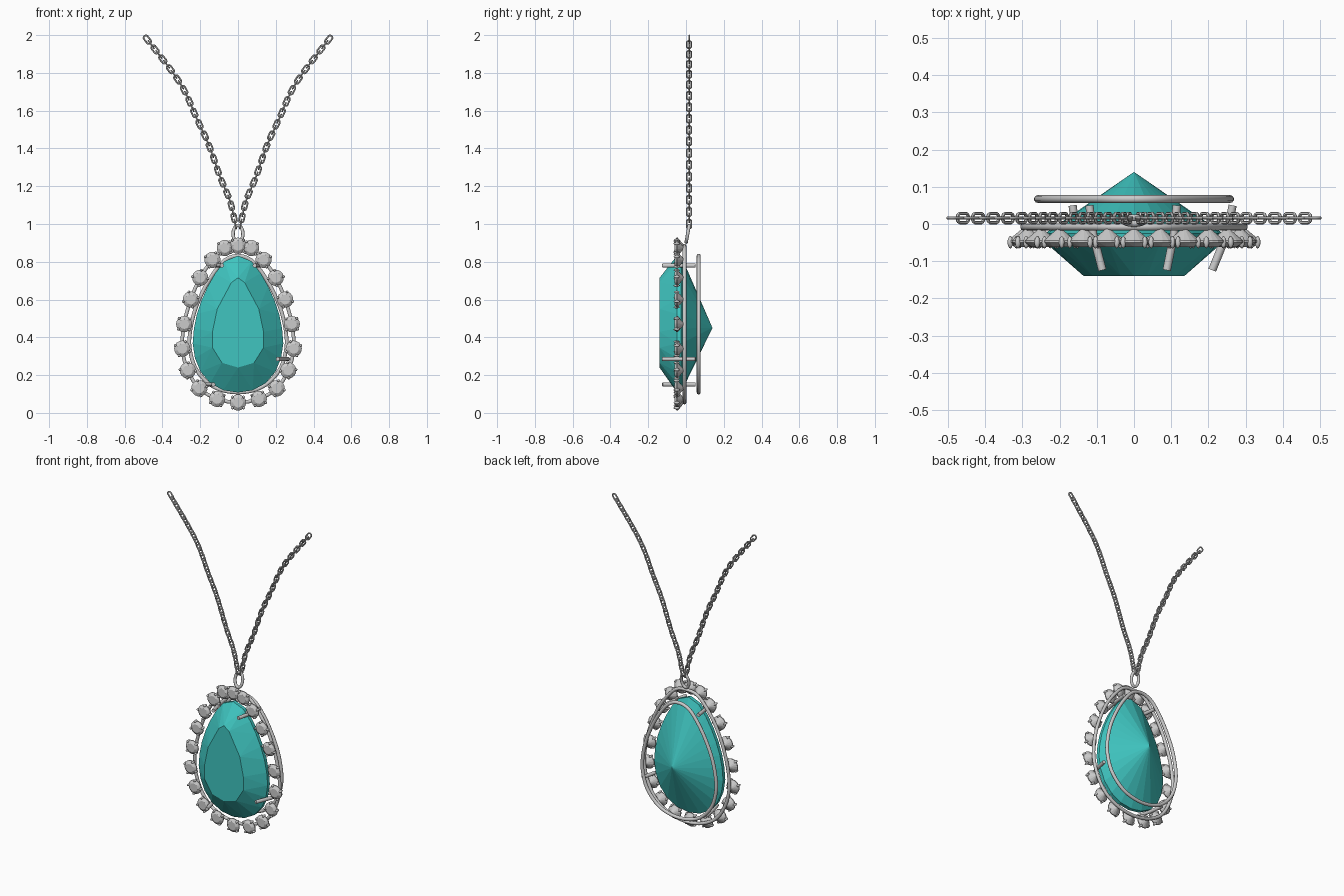
import bpy, bmesh, math
from mathutils import Vector, Matrix

if "Cube" in bpy.data.objects:
    bpy.data.objects.remove(bpy.data.objects["Cube"])


def spline(pts, closed, sub=24):
    """Dense Catmull-Rom samples through 2D (x, z) points."""
    n, out = len(pts), []
    get = (lambda i: Vector(pts[i % n])) if closed else (lambda i: Vector(pts[max(0, min(n - 1, i))]))
    for i in range(n if closed else n - 1):
        a, b, c, d = (get(i + k) for k in (-1, 0, 1, 2))
        for s in range(sub):
            t = s / sub
            out.append(0.5 * (2 * b + (c - a) * t + (2 * a - 5 * b + 4 * c - d) * t * t
                              + (3 * b - a - 3 * c + d) * t ** 3))
    out.append(get(0) if closed else get(n - 1))
    return out


def resample(path, count, closed):
    """Evenly spaced points along a sampled path."""
    d = [0.0]
    for a, b in zip(path, path[1:]):
        d.append(d[-1] + (b - a).length)
    out, j = [], 0
    for i in range(count):
        s = d[-1] * i / (count if closed else count - 1)
        while j < len(path) - 2 and d[j + 1] < s:
            j += 1
        out.append(path[j].lerp(path[j + 1], (s - d[j]) / (d[j + 1] - d[j])))
    return out


def pear(half, count):
    """Closed outline from its right half, top to bottom."""
    pts = half + [(-x, z) for x, z in half[-2:0:-1]]
    return resample(spline(pts, True), count, True)


def add(name, data):
    ob = bpy.data.objects.new(name, data)
    bpy.context.collection.objects.link(ob)
    return ob


def tube(name, pts, r, closed=True, res=3):
    """Round wire through 3D points, as a smooth mesh."""
    cu = bpy.data.curves.new(name, 'CURVE')
    cu.dimensions = '3D'
    cu.bevel_depth, cu.bevel_resolution, cu.use_fill_caps = r, res, True
    sp = cu.splines.new('POLY')
    sp.points.add(len(pts) - 1)
    for p, co in zip(sp.points, pts):
        p.co = (*co, 1)
    sp.use_cyclic_u = closed
    ob = add(name, cu)
    bpy.ops.object.select_all(action='DESELECT')
    ob.select_set(True)
    bpy.context.view_layer.objects.active = ob
    bpy.ops.object.convert(target='MESH')
    ob = bpy.context.object
    bpy.ops.object.shade_smooth_by_angle(angle=math.radians(50))
    return ob


def cut_gem(name, table, girdle, y_table, y_front, y_back, culet):
    """Faceted stone: table, crown triangles, thin girdle, pavilion."""
    bm = bmesh.new()
    ring = lambda pts, y: [bm.verts.new((p[0], y, p[1])) for p in pts]
    t, g, h = ring(table, y_table), ring(girdle, y_front), ring(girdle, y_back)
    c = bm.verts.new(culet)
    n, m = len(t), len(g)
    bm.faces.new(t)
    for i in range(n):
        a, b = t[i], t[(i + 1) % n]
        g0, g1, g2 = g[2 * i], g[2 * i + 1], g[(2 * i + 2) % m]
        for f in ((a, g0, g1), (a, g1, b), (b, g1, g2)):
            bm.faces.new(f)
    for i in range(m):
        j = (i + 1) % m
        bm.faces.new((g[i], h[i], h[j], g[j]))
        bm.faces.new((h[i], c, h[j]))
    bmesh.ops.recalc_face_normals(bm, faces=bm.faces)
    me = bpy.data.meshes.new(name)
    bm.to_mesh(me)
    bm.free()
    return me


# Large pear-cut centre stone
gem_half = [(0, .832), (.06, .812), (.11, .755), (.165, .66), (.213, .54), (.237, .42),
            (.236, .33), (.203, .225), (.12, .138), (0, .108)]
table_half = [(0, .715), (.035, .69), (.11, .55), (.135, .43), (.135, .345), (.085, .265), (0, .24)]
table = table_half + [(-x, z) for x, z in table_half[-2:0:-1]]
gem = add("centre_stone", cut_gem("centre_stone", table, pear(gem_half, 24),
                                  -.14, -.048, -.026, (0, .14, .45)))
mat = bpy.data.materials.new("teal_stone")
mat.diffuse_color = (.05, .56, .53, 1)
mat.use_nodes = True
mat.node_tree.nodes["Principled BSDF"].inputs["Base Color"].default_value = mat.diffuse_color
gem.data.materials.append(mat)

# Wire frames behind the stones
halo_half = [(0, .885), (.07, .873), (.135, .81), (.2, .715), (.25, .6), (.285, .47),
             (.295, .34), (.266, .225), (.205, .13), (.11, .074), (0, .055)]
tube("halo_frame", [(p.x, -.008, p.y) for p in pear(halo_half, 80)], .010)
tube("back_frame", [(p.x * 1.075, .067, p.y) for p in pear(gem_half, 80)], .0105)

# Centre stone prongs
for x0, x1, z in ((-.085, -.12, .78), (.088, .115, .78), (.21, .265, .285), (-.13, -.165, .15)):
    tube("stone_prong", [(x0, -.124, z), (x0 * .3 + x1 * .7, -.03, z), (x1, .05, z)], .011, False)

# Small round halo stones with four bead prongs each
circle = lambda r, n: [(r * math.sin(2 * math.pi * i / n), r * math.cos(2 * math.pi * i / n)) for i in range(n)]
small = cut_gem("halo_stone", circle(.027, 8), circle(.043, 16), -.062, -.05, -.044, (0, -.008, 0))
bm = bmesh.new()
for k in range(4):
    a = math.pi / 4 + k * math.pi / 2
    bmesh.ops.create_uvsphere(bm, u_segments=8, v_segments=6, radius=1, matrix=
                              Matrix.Translation((.041 * math.cos(a), -.049, .041 * math.sin(a)))
                              @ Matrix.Diagonal((.0075, .017, .0075, 1)))
for f in bm.faces:
    f.smooth = True
beads = bpy.data.meshes.new("halo_prongs")
bm.to_mesh(beads)
bm.free()
for x, z in halo_half + [(-x, z) for x, z in halo_half[-2:0:-1]]:
    turn = math.atan2(x, z - .45)
    for name, me in (("halo_stone", small), ("halo_prongs", beads)):
        ob = add(name, me)
        ob.location = (x, 0, z)
        ob.rotation_euler = (0, turn, 0)

# Hanging loop, leaning back to meet the chain
tube("bail", [(.026 * math.sin(a), .009 + .008 * math.cos(a), .948 + .044 * math.cos(a))
              for a in (2 * math.pi * i / 32 for i in range(32))], .009)

# Chain link (stadium shape lying along local x)
L, R = .012, .0125
link = []
for i in range(16):
    a = 2 * math.pi * (i + .5) / 16
    link.append((R * math.cos(a) + math.copysign(L, math.cos(a)), R * math.sin(a), 0))
link_ob = tube("chain_link", link, .0047, res=1)
link_me = link_ob.data
bpy.data.objects.remove(link_ob)

# Two chain strands, links turned a quarter each step
strand = [(.014, 1.0), (.042, 1.12), (.095, 1.25), (.155, 1.42), (.217, 1.555), (.307, 1.746), (.48, 1.976)]
COUNT = 34
for side in (1, -1):
    pts = resample(spline([(side * x, z) for x, z in strand], False), COUNT, False)
    for i, p in enumerate(pts):
        d = pts[min(i + 1, COUNT - 1)] - pts[max(i - 1, 0)]
        t = Vector((d.x, 0, d.y)).normalized()
        n = Vector((0, 1, 0))
        rot = Matrix((t, n.cross(t), t.cross(n.cross(t)))).transposed().to_4x4()
        ob = add("chain_link", link_me)
        ob.matrix_world = (Matrix.Translation((p.x, .016, p.y)) @ rot
                           @ Matrix.Rotation(math.pi / 2 * ((COUNT - 1 - i) % 2), 4, 'X'))
